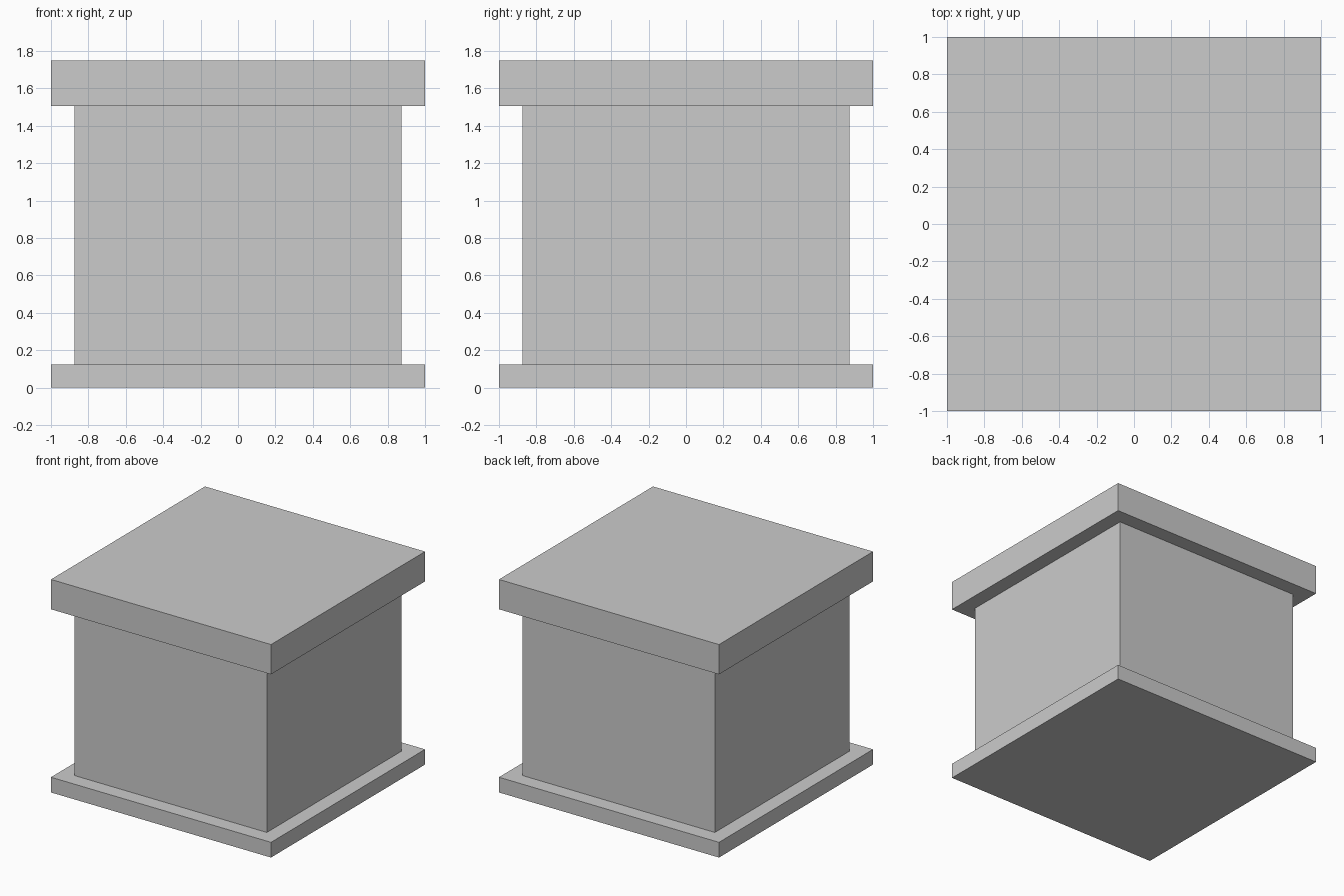
import bpy

if "Cube" in bpy.data.objects:
    bpy.data.objects.remove(bpy.data.objects["Cube"])


def box(name, width, z0, z1):
    """Square block centred on the z axis, from z0 to z1."""
    bpy.ops.mesh.primitive_cube_add(size=1, location=(0, 0, (z0 + z1) / 2))
    obj = bpy.context.object
    obj.name = name
    obj.scale = (width, width, z1 - z0)
    bpy.ops.object.transform_apply(location=False, rotation=False, scale=True)
    return obj


# Pedestal: thin base slab, square body, thicker top slab
box("base_slab", 2.0, 0.0, 0.125)
box("body", 1.75, 0.125, 1.505)
box("top_slab", 2.0, 1.505, 1.75)
